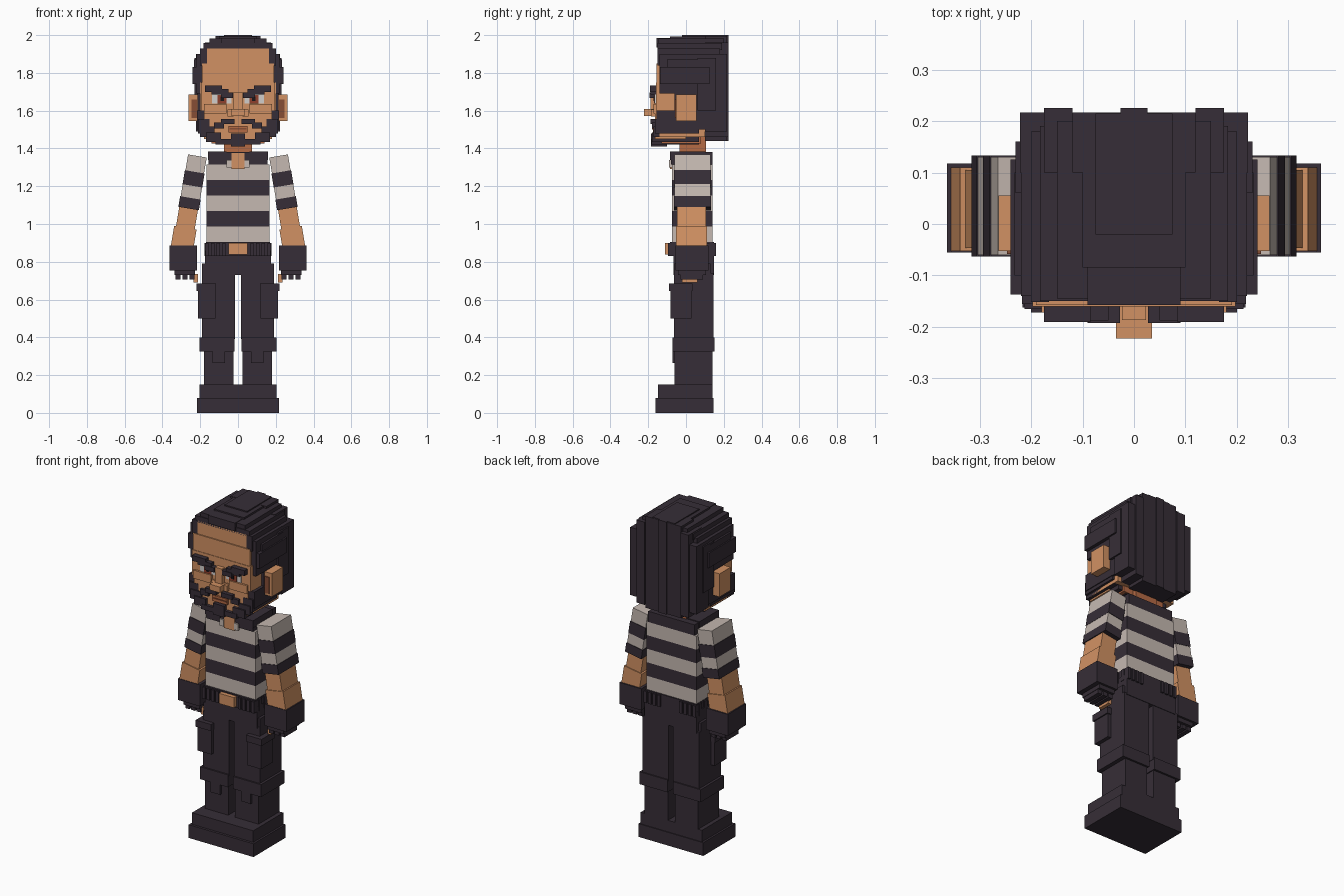
import bpy
import bmesh
import math
from mathutils import Vector

default_cube = bpy.data.objects.get("Cube")
if default_cube:
    bpy.data.objects.remove(default_cube, do_unlink=True)


def material(name, red, green, blue):
    mat = bpy.data.materials.new(name)
    mat.use_nodes = True
    colour = (red, green, blue, 1)
    mat.diffuse_color = colour
    shader = next(n for n in mat.node_tree.nodes if n.type == "BSDF_PRINCIPLED")
    shader.inputs["Base Color"].default_value = colour
    return mat


DARK = material("charcoal", .037, .027, .038)
SKIN = material("tan skin", .64, .285, .125)
FLUSH = material("reddish skin", .46, .145, .06)
BROWN = material("ear shadow brown", .24, .075, .035)
CREAM = material("shirt cream", .56, .485, .44)
WHITE = material("eye white", .65, .62, .6)
IRIS = material("iris red brown", .28, .05, .025)
BLACK = material("pupil black", .01, .008, .01)


def box(name, mat, x, y, z):
    """Box from ranges; a single number for x means a centred half width."""
    if not isinstance(x, tuple):
        x = (-x, x)
    bm = bmesh.new()
    bmesh.ops.create_cube(bm, size=1)
    ranges = (x, y, z)
    for v in bm.verts:
        v.co = Vector([min(r) if c < 0 else max(r) for r, c in zip(ranges, v.co)])
    mesh = bpy.data.meshes.new(name)
    bm.to_mesh(mesh)
    bm.free()
    mesh.materials.append(mat)
    obj = bpy.data.objects.new(name, mesh)
    bpy.context.collection.objects.link(obj)
    return obj


def pair(name, mat, x, y, z):
    """The same box on both sides of the body."""
    left = box("left_" + name, mat, x, y, z)
    right = box("right_" + name, mat, (-x[0], -x[1]), y, z)
    return left, right


SHOULDER = Vector((.215, 0, 1.36))
TILT = math.radians(9.5)


def arm_part(name, mat, half_width, y, z):
    """A pair of boxes hung below the shoulders and tilted outwards."""
    for side, obj in zip((1, -1), pair(name, mat, (-half_width, half_width), y, z)):
        obj.location = (side * SHOULDER.x, SHOULDER.y, SHOULDER.z)
        obj.rotation_euler.y = -side * TILT


# Boots and legs
box("boot_sole", DARK, .217, (-.162, .145), (0, .08))
box("boot_upper", DARK, .205, (-.147, .14), (.08, .15))
pair("lower_leg", DARK, (.023, .18), (-.06, .14), (.15, .34))
pair("knee_tab", DARK, (.07, .135), (-.072, 0), (.265, .34))
pair("knee_cuff", DARK, (.018, .205), (-.072, .152), (.325, .4))
pair("thigh", DARK, (.016, .19), (-.063, .145), (.39, .74))
pair("leg_pocket", DARK, (.12, .213), (-.083, .03), (.5, .66))
pair("pocket_flap", DARK, (.117, .22), (-.09, .035), (.645, .685))

# Hips and belt
box("hips", DARK, .175, (-.066, .148), (.73, .86))
pair("hip_pocket", DARK, (.1, .19), (-.06, .13), (.73, .79))
box("belt", DARK, .17, (-.085, .148), (.83, .905))
box("belt_buckle", SKIN, .05, (-.11, 0), (.838, .9))
for i in range(4):
    start = .065 + i * .03
    pair("front_belt_loop", DARK, (start, start + .018), (-.095, 0), (.83, .9))
    pair("back_belt_loop", DARK, (start, start + .018), (.1, .158), (.83, .9))
    depth = -.05 + i * .05
    pair("side_belt_loop", DARK, (.15, .178), (depth, depth + .025), (.83, .9))

# Striped shirt
for i in range(5):
    low = .905 + i * .082
    colour = DARK if i % 2 else CREAM
    box("shirt_stripe", colour, .168, (-.073, .14), (low, low + .082))
box("shirt_yoke", DARK, .155, (-.08, .14), (1.315, 1.38))
box("neck_opening", SKIN, .035, (-.084, 0), (1.29, 1.375))
pair("collar_tip", CREAM, (.035, .062), (-.09, 0), (1.3, 1.34))
pair("collar_side", DARK, (.06, .16), (-.086, .1), (1.34, 1.385))
box("neck", FLUSH, .073, (-.035, .105), (1.36, 1.46))

# Sleeves and forearms, measured down from the shoulder
arm_part("sleeve_top", CREAM, .05, (-.06, .13), (-.09, 0))
arm_part("sleeve_upper_stripe", DARK, .053, (-.063, .133), (-.16, -.085))
arm_part("sleeve_lower_stripe", CREAM, .052, (-.06, .13), (-.23, -.155))
arm_part("sleeve_cuff", DARK, .055, (-.063, .133), (-.282, -.225))
arm_part("upper_forearm", SKIN, .05, (-.047, .105), (-.4, -.26))
arm_part("lower_forearm", SKIN, .06, (-.052, .11), (-.51, -.385))

# Gloves with fingers
pair("glove", DARK, (.217, .363), (-.055, .118), (.755, .885))
pair("glove_knuckles", DARK, (.228, .335), (-.042, .105), (.73, .76))
for i in range(3):
    start = .23 + i * .037
    pair("finger", DARK, (start, start + .028), (-.03, .09), (.705, .74))
pair("thumb_tip", SKIN, (.212, .235), (-.02, .06), (.69, .735))

# Skull and stepped face
box("skull", SKIN, .2, (-.14, .1), (1.46, 1.75))
for half, front, low, high in (
    (.165, -.15, 1.84, 1.93),
    (.19, -.157, 1.74, 1.85),
    (.197, -.16, 1.6, 1.75),
    (.18, -.163, 1.45, 1.61),
):
    box("face_step", SKIN, half, (front, 0), (low, high))
box("jaw", FLUSH, .14, (-.13, .08), (1.425, 1.47))

# Hair cap, built in tiers
for half, front, back, low, high in (
    (.215, -.06, .13, 1.5, 1.7),
    (.22, -.14, .17, 1.69, 1.9),
    (.24, -.137, .125, 1.74, 1.83),
    (.232, -.1, .1, 1.83, 1.87),
    (.2, -.143, .18, 1.9, 1.93),
    (.183, -.15, .19, 1.92, 1.957),
    (.15, -.145, .2, 1.95, 1.982),
    (.1, -.085, .21, 1.97, 1.993),
    (.075, -.02, .215, 1.98, 2),
):
    box("hair_tier", DARK, half, (front, back), (low, high))
box("hair_fringe", DARK, .09, (-.157, 0), (1.935, 1.985))
pair("temple_hair", DARK, (.165, .2), (-.152, 0), (1.84, 1.93))

# Vertical locks at the back of the head
box("middle_back_lock", DARK, .026, (.1, .225), (1.44, 2))
pair("inner_back_lock", DARK, (.02, .12), (.1, .217), (1.44, 1.995))
pair("outer_back_lock", DARK, (.12, .175), (.1, .225), (1.46, 1.96))
pair("side_back_lock", DARK, (.17, .222), (.1, .217), (1.49, 1.9))
pair("behind_ear_lock", DARK, (.18, .23), (.06, .16), (1.6, 1.88))

# Ears
pair("ear", SKIN, (.19, .263), (-.052, .055), (1.545, 1.685))
pair("ear_hollow", BROWN, (.217, .247), (-.058, -.05), (1.56, 1.66))

# Eyes and brows
pair("eye_white", WHITE, (.035, .137), (-.166, -.158), (1.638, 1.685))
pair("iris", IRIS, (.06, .108), (-.17, -.164), (1.638, 1.683))
pair("pupil", BLACK, (.074, .092), (-.173, -.168), (1.65, 1.674))
pair("outer_brow", DARK, (.085, .175), (-.19, -.15), (1.7, 1.732))
pair("middle_brow", DARK, (.05, .14), (-.188, -.15), (1.685, 1.715))
pair("inner_brow", DARK, (.027, .09), (-.192, -.15), (1.668, 1.695))
pair("cheek", SKIN, (.06, .18), (-.172, -.1), (1.585, 1.635))

# Nose and mouth
box("nose_bridge", SKIN, .023, (-.187, -.1), (1.6, 1.7))
box("nose_tip", SKIN, .035, (-.223, -.1), (1.573, 1.608))
pair("nostril", SKIN, (.025, .055), (-.185, -.1), (1.57, 1.605))
box("lips", FLUSH, .05, (-.175, -.1), (1.485, 1.52))
box("mouth_line", BROWN, .045, (-.179, -.172), (1.5, 1.507))

# Moustache and beard
pair("moustache", DARK, (.018, .09), (-.187, -.12), (1.53, 1.557))
pair("moustache_end", DARK, (.075, .128), (-.18, -.12), (1.505, 1.538))
box("goatee", DARK, .037, (-.185, -.1), (1.41, 1.478))
for inner, outer, front, low, high in (
    (.18, .218, -.155, 1.5, 1.6),
    (.15, .213, -.165, 1.48, 1.555),
    (.125, .2, -.172, 1.46, 1.515),
    (.09, .17, -.18, 1.435, 1.485),
    (.03, .118, -.183, 1.42, 1.45),
):
    pair("beard_step", DARK, (inner, outer), (front, .07), (low, high))
